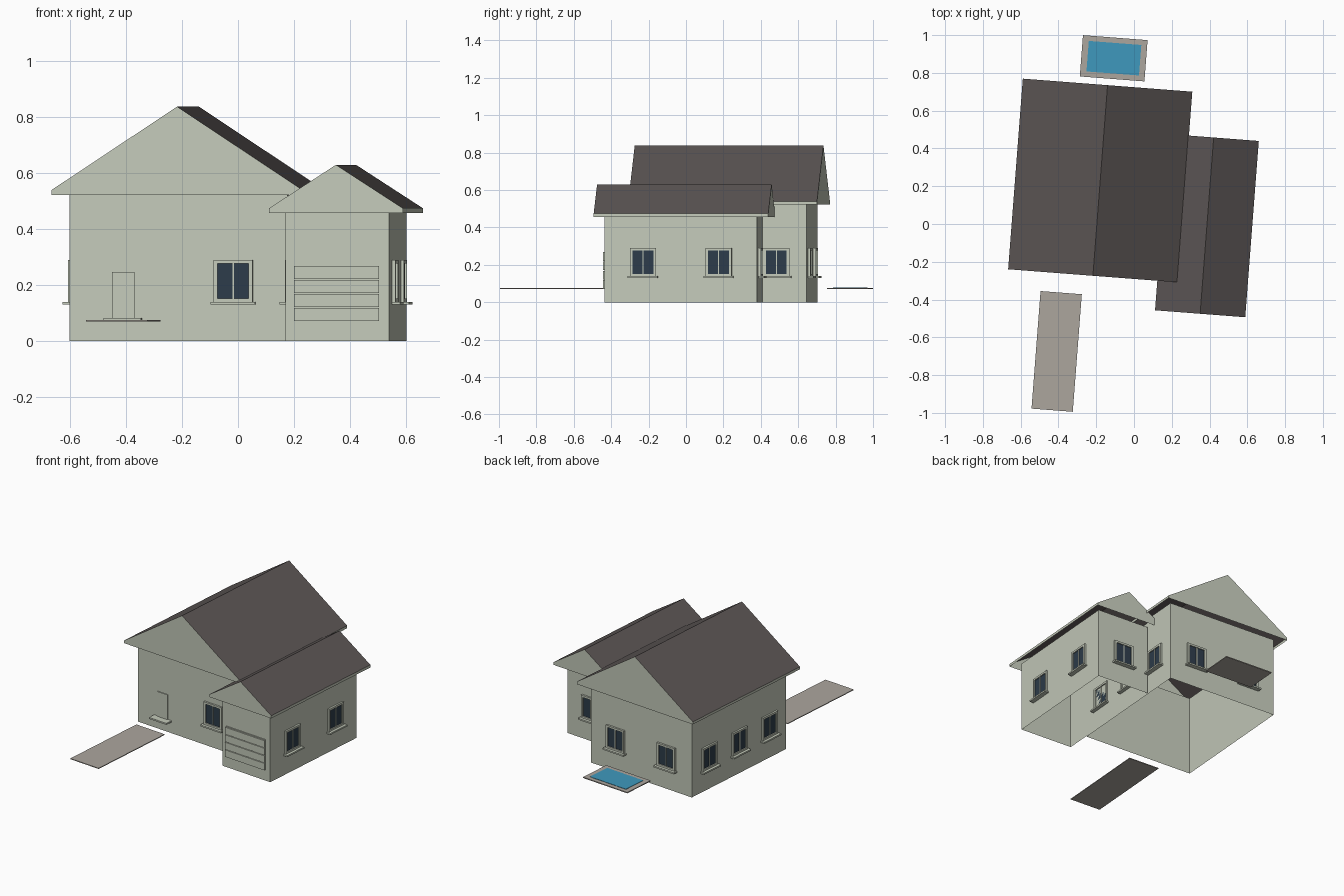
import bpy, bmesh
from math import radians
from mathutils import Matrix, Vector

cube = bpy.data.objects.get("Cube")
if cube:
    bpy.data.objects.remove(cube, do_unlink=True)

# The whole plot is turned slightly about the vertical axis
SPIN = Matrix.Rotation(radians(-4.4), 4, 'Z')


def material(name, rgb):
    def linear(c):
        c /= 255
        return c / 12.92 if c <= 0.04045 else ((c + 0.055) / 1.055) ** 2.4
    colour = [linear(c) for c in rgb] + [1]
    m = bpy.data.materials.new(name)
    m.use_nodes = True
    m.diffuse_color = colour
    m.node_tree.nodes["Principled BSDF"].inputs["Base Color"].default_value = colour
    return m


WALL = material("pale_green_wall", (196, 202, 186))
ROOF = material("dark_roof", (92, 86, 85))
PAVING = material("grey_paving", (172, 166, 158))
WATER = material("pool_water", (62, 153, 190))
GLASS = material("dark_glass", (45, 60, 74))


def finish(bm, name, mats, matrix=Matrix()):
    mesh = bpy.data.meshes.new(name)
    bm.to_mesh(mesh)
    bm.free()
    mesh.transform(SPIN @ matrix)
    for m in mats:
        mesh.materials.append(m)
    obj = bpy.data.objects.new(name, mesh)
    bpy.context.collection.objects.link(obj)
    return obj


def add_box(bm, x, y, z, mat=0):
    size = Vector((x[1] - x[0], y[1] - y[0], z[1] - z[0]))
    mid = Vector((x[0] + x[1], y[0] + y[1], z[0] + z[1])) / 2
    verts = bmesh.ops.create_cube(
        bm, size=1, matrix=Matrix.LocRotScale(mid, None, size))["verts"]
    for f in {f for v in verts for f in v.link_faces}:
        f.material_index = mat


def box(name, mat, x, y, z, open_ends=False):
    bm = bmesh.new()
    add_box(bm, x, y, z)
    if open_ends:
        bm.normal_update()
        caps = [f for f in bm.faces if abs(f.normal.z) > 0.9]
        bmesh.ops.delete(bm, geom=caps, context='FACES_ONLY')
    return finish(bm, name, [mat])


def gable_roof(name, x, y, low, eave, ridge):
    """Hollow gable with a fascia band, open underneath."""
    bm = bmesh.new()
    mid = (x[0] + x[1]) / 2
    rows = []
    for v in y:
        outline = [(x[0], low), (x[0], eave), (mid, ridge), (x[1], eave), (x[1], low)]
        rows.append([bm.verts.new((u, v, z)) for u, z in outline])
    front, back = rows
    for i in range(4):
        bm.faces.new((front[i], front[i + 1], back[i + 1], back[i]))
    for row in rows:
        bm.faces.new((row[0], row[1], row[3], row[4]))
        bm.faces.new(row[1:4])
    bmesh.ops.recalc_face_normals(bm, faces=bm.faces)
    if max(bm.faces, key=lambda f: f.calc_center_median().z).normal.z < -0.1:
        bmesh.ops.reverse_faces(bm, faces=bm.faces)
    for f in bm.faces:
        f.material_index = int(abs(f.normal.z) > 0.3)
    return finish(bm, name, [WALL, ROOF])


def window(name, u, v, angle):
    """Framed double pane with a sill; local -y points out of the wall."""
    bm = bmesh.new()
    for s in (-1, 1):
        add_box(bm, sorted((s * 0.056, s * 0.07)), (-0.012, 0), (0.14, 0.29))
    for z in ((0.14, 0.152), (0.277, 0.29)):
        add_box(bm, (-0.056, 0.056), (-0.012, 0), z)
    add_box(bm, (-0.003, 0.003), (-0.009, 0), (0.152, 0.277))
    add_box(bm, (-0.056, 0.056), (-0.005, -0.001), (0.152, 0.277), 1)
    add_box(bm, (-0.08, 0.08), (-0.03, 0), (0.13, 0.14))
    place = Matrix.Translation((u, v, 0)) @ Matrix.Rotation(radians(angle), 4, 'Z')
    return finish(bm, name, [WALL, GLASS], place)


# Main house
MX, MY = (-0.587, 0.195), (-0.23, 0.66)
box("main_walls", WALL, MX, MY, (0, 0.535), open_ends=True)
gable_roof("main_roof", (-0.646, 0.254), (-0.29, 0.722), 0.523, 0.54, 0.838)

# Garage wing
GX, GY = (0.2, 0.572), (-0.392, 0.425)
box("garage_walls", WALL, GX, GY, (0, 0.47), open_ends=True)
gable_roof("garage_roof", (0.146, 0.625), (-0.447, 0.489), 0.457, 0.475, 0.63)

# Windows
MID_U, MID_V = sum(MX) / 2, sum(MY) / 2
window("front_window", MID_U + 0.197, MY[0], 0)
for side, s in (("left", 1), ("right", -1)):
    window("back_window_" + side, MID_U + s * 0.197, MY[1], 180)
for i in (-1, 0, 1):
    window("main_right_side_window", MX[0], MID_V + i * 0.285, -90)
    window("main_left_side_window", MX[1], MID_V + i * 0.285, 90)
for i in (-1, 1):
    window("garage_left_side_window", GX[1], sum(GY) / 2 + i * 0.203, 90)
    window("garage_right_side_window", GX[0], sum(GY) / 2 + i * 0.203, -90)
window("garage_back_window", sum(GX) / 2, GY[1], 180)

# Front door and step
DOOR = MID_U - 0.197
box("front_door", WALL, (DOOR - 0.04, DOOR + 0.04), (MY[0] - 0.006, MY[0]), (0.08, 0.247))
box("door_step", WALL, (DOOR - 0.067, DOOR + 0.067), (MY[0] - 0.05, MY[0]), (0.073, 0.083))

# Garage door made of four slats on a backing panel
bm = bmesh.new()
add_box(bm, (0.232, 0.536), (GY[0] - 0.005, GY[0]), (0.07, 0.272))
for i in range(4):
    z = 0.072 + i * 0.05
    add_box(bm, (0.232, 0.536), (GY[0] - 0.012, GY[0] - 0.004), (z, z + 0.046))
finish(bm, "garage_door", [WALL])

# Front path
box("front_path", PAVING, (-0.466, -0.247), (-1.016, -0.392), (0.07, 0.075))

# Pool with a paved surround
box("pool_surround", PAVING, (-0.346, -0.003), (0.757, 0.976), (0.07, 0.076))
box("pool_water", WATER, (-0.313, -0.034), (0.786, 0.948), (0.074, 0.078))
